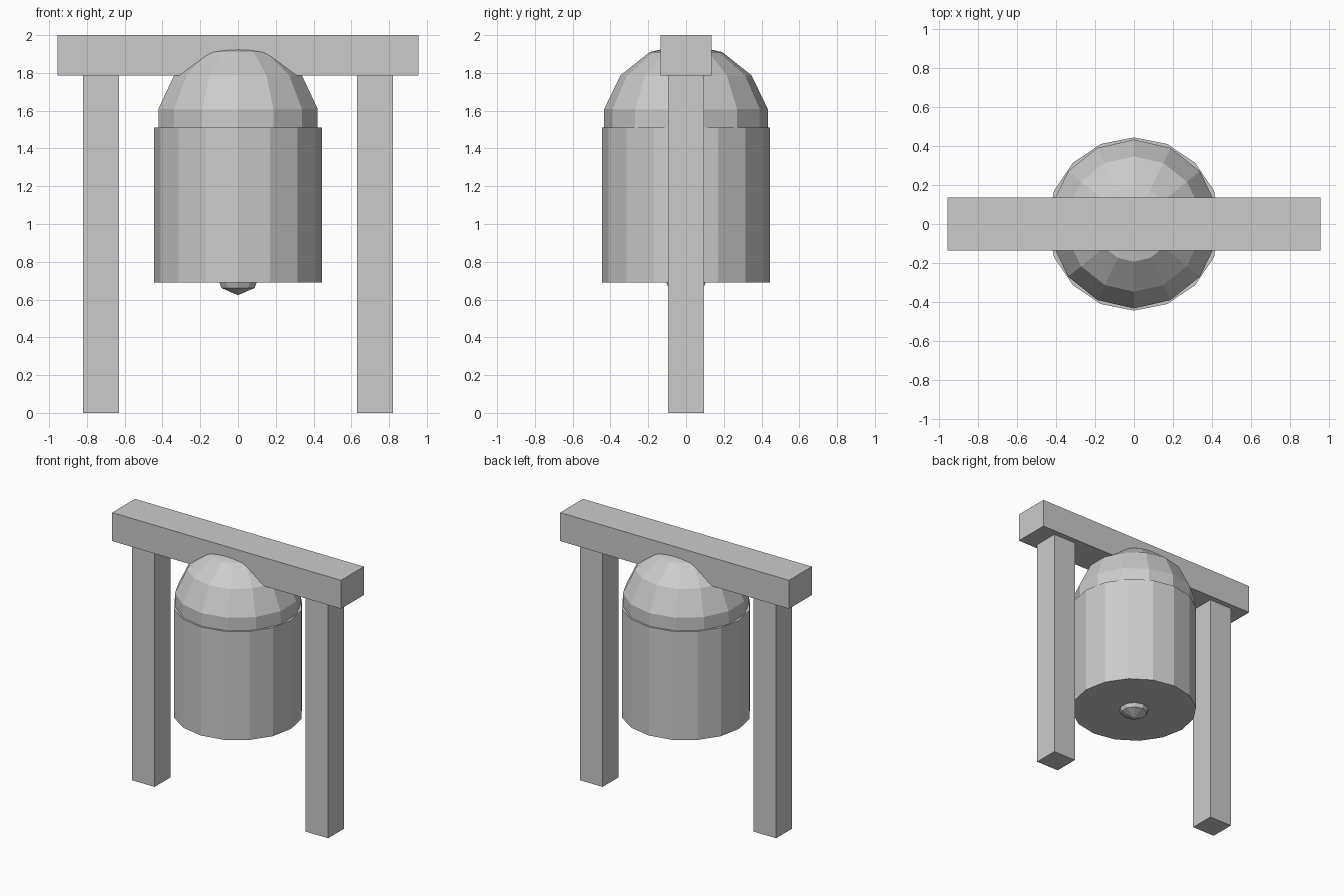
import bpy

if "Cube" in bpy.data.objects:
    bpy.data.objects.remove(bpy.data.objects["Cube"])


def box(name, size, loc):
    bpy.ops.mesh.primitive_cube_add(size=1, location=loc)
    ob = bpy.context.object
    ob.name = name
    ob.scale = size
    bpy.ops.object.transform_apply(location=False, rotation=False, scale=True)
    return ob


def ball(name, segments, rings, radius, z):
    bpy.ops.mesh.primitive_uv_sphere_add(segments=segments, ring_count=rings,
                                         radius=radius, location=(0, 0, z))
    bpy.context.object.name = name


# Frame: crossbeam on two square posts
box("crossbeam", (1.912, 0.272, 0.215), (0, 0, 1.8925))
for side, x in (("left", -0.725), ("right", 0.725)):
    box(side + "_post", (0.19, 0.19, 1.785), (x, 0, 0.8925))

# Bell: faceted barrel with a coarse dome sunk into its top
bpy.ops.mesh.primitive_cylinder_add(vertices=16, radius=0.444, depth=0.82,
                                    location=(0, 0, 1.10))
bpy.context.object.name = "bell_body"
ball("bell_dome", 14, 7, 0.444, 1.51)

# Clapper tip showing below the bell
ball("clapper", 10, 4, 0.13, 0.753)
